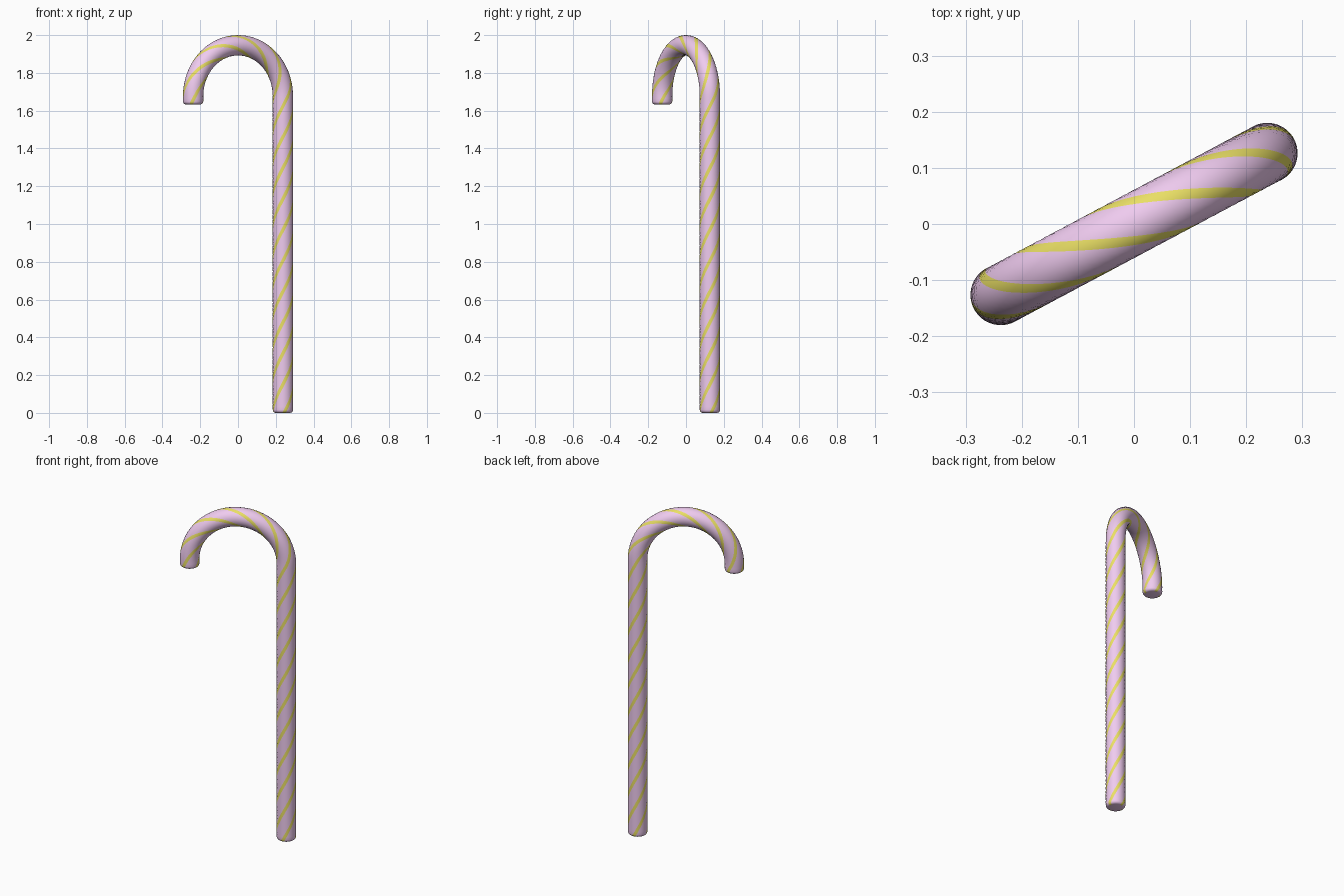
import bpy, bmesh
from math import sin, cos, pi, radians
from mathutils import Vector

if "Cube" in bpy.data.objects:
    bpy.data.objects.remove(bpy.data.objects["Cube"])

R, TUBE = 0.269, 0.054            # hook radius, stick radius
Z_HOOK, Z_END = 1.677, 1.633      # hook centre height, free end height
STRIPES, TWIST = 4, 9.6           # stripe count, twist in radians per unit
PHASE = radians(54)               # stripe angle at the hook's apex
HALF = radians(10.5)              # half stripe width
ARC = pi * R
TOTAL = Z_HOOK + ARC + Z_HOOK - Z_END
A = radians(28)
OUT = Vector((cos(A), sin(A), 0))
SIDE = Vector((-sin(A), cos(A), 0))
UP = Vector((0, 0, 1))


def frame(s):
    """Centre and outward normal of the stick at path length s."""
    if s < Z_HOOK:
        return OUT * R + UP * s, OUT
    if s < Z_HOOK + ARC:
        a = (s - Z_HOOK) / R
        n = OUT * cos(a) + UP * sin(a)
        return UP * Z_HOOK + n * R, n
    return -OUT * R + UP * (Z_HOOK - (s - Z_HOOK - ARC)), -OUT


def material(name, color):
    m = bpy.data.materials.new(name)
    m.diffuse_color = (*color, 1)
    m.use_nodes = True
    m.node_tree.nodes["Principled BSDF"].inputs["Base Color"].default_value = m.diffuse_color
    return m


# Cross-section angles: a narrow stripe then a wide band, repeated
step = 2 * pi / STRIPES
angles, is_stripe = [], []
for i in range(STRIPES):
    c = i * step
    angles += [c - HALF, c]
    is_stripe += [True, True]
    for j in range(5):
        angles.append(c + HALF + (step - 2 * HALF) * j / 5)
        is_stripe.append(False)

# Rings along the path, with rounded rims at both ends
B = 0.016
rim = [(B * (1 - cos(t)), TUBE - B * (1 - sin(t))) for t in (0, pi / 8, pi / 4, 3 * pi / 8, pi / 2)]
N = 150
rings = rim + [(B + (TOTAL - 2 * B) * i / N, TUBE) for i in range(1, N)]
rings += [(TOTAL - s, r) for s, r in reversed(rim)]

bm = bmesh.new()
loops = []
for s, r in rings:
    c, n = frame(s)
    turn = PHASE + TWIST * (s - Z_HOOK - ARC / 2)
    loops.append([bm.verts.new(c + (n * cos(a + turn) + SIDE * sin(a + turn)) * r) for a in angles])
K = len(angles)
for lo, hi in zip(loops, loops[1:]):
    for j in range(K):
        k = (j + 1) % K
        f = bm.faces.new((lo[j], lo[k], hi[k], hi[j]))
        f.material_index = int(is_stripe[j])

# End caps
bm.faces.new(loops[0][::-1])
bm.faces.new(loops[-1])

me = bpy.data.meshes.new("candy_cane")
bm.to_mesh(me)
bm.free()
me.materials.append(material("pink", (0.87, 0.6, 0.87)))
me.materials.append(material("yellow", (0.82, 0.74, 0.13)))
cane = bpy.data.objects.new("candy_cane", me)
bpy.context.collection.objects.link(cane)
bpy.context.view_layer.objects.active = cane
cane.select_set(True)
bpy.ops.object.shade_smooth_by_angle(angle=radians(40))
